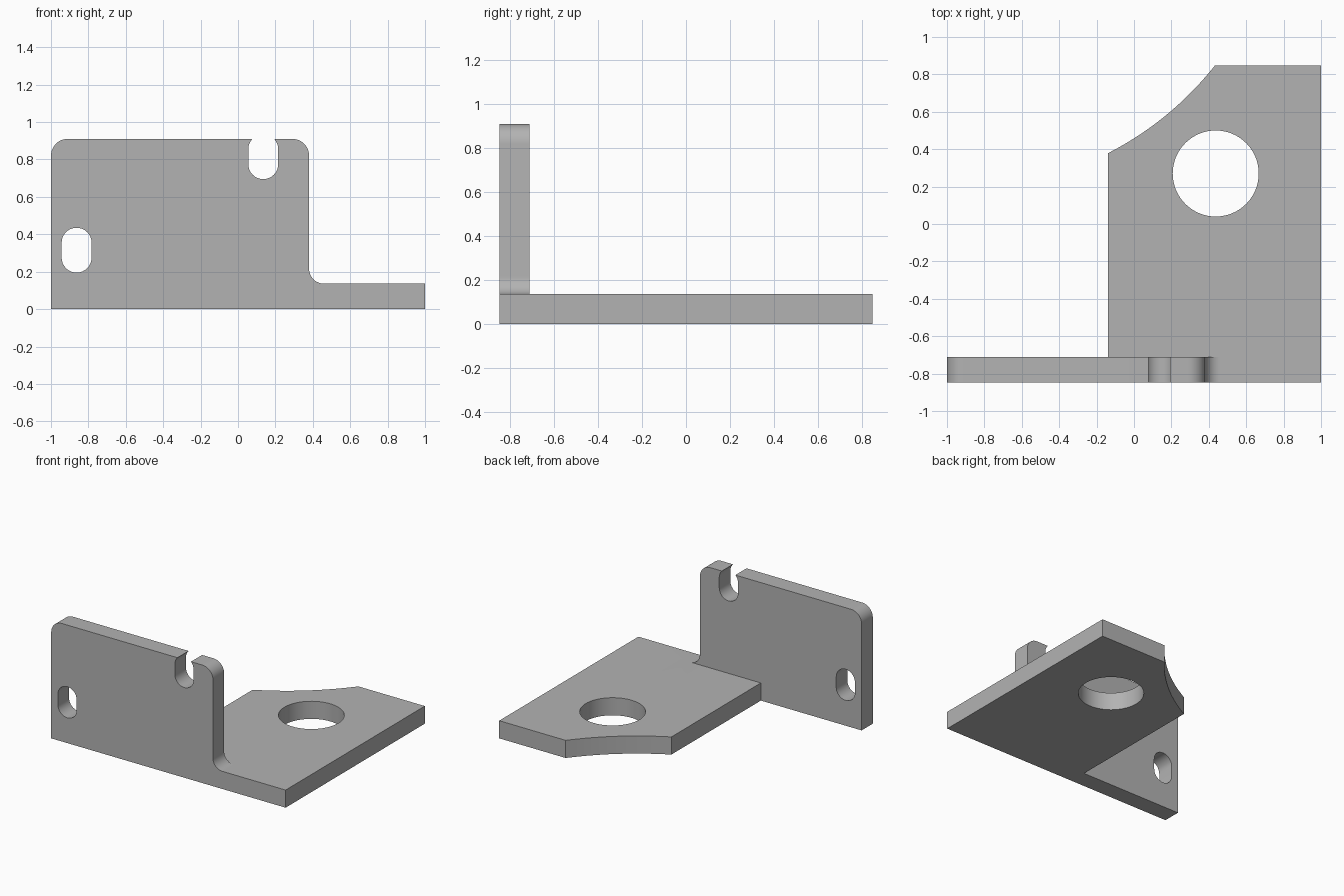
import bpy
import bmesh
from math import pi, cos, sin, radians
from mathutils import Vector

cube = bpy.data.objects.get("Cube")
if cube:
    bpy.data.objects.remove(cube, do_unlink=True)

T = 0.136           # sheet thickness
HALF = 0.848        # half depth
WALL_BACK = T - HALF

steel = bpy.data.materials.new("plain grey")
steel.use_nodes = True
grey = (0.45, 0.45, 0.45, 1)
steel.diffuse_color = grey
steel.node_tree.nodes["Principled BSDF"].inputs["Base Color"].default_value = grey


def arc(cx, cy, r, start, end, n=12):
    """Points on a circular arc, angles in degrees."""
    angles = [radians(start + (end - start) * i / n) for i in range(n + 1)]
    return [(cx + r * cos(a), cy + r * sin(a)) for a in angles]


def slot(cx, low, high, r):
    """Upright slot outline between two heights."""
    return arc(cx, high - r, r, 0, 180, 16) + arc(cx, low + r, r, 180, 360, 16)


def bow(a, b, sag, n=24):
    """Points along a shallow arc from a to b, bulging to the right of travel."""
    a, b = Vector(a), Vector(b)
    d = b - a
    side = Vector((d.y, -d.x)).normalized()
    steps = [i / n for i in range(n + 1)]
    return [tuple(a + d * t + side * sag * 4 * t * (1 - t)) for t in steps]


def prism(name, outline, start, end, upright):
    """Extrude an outline along y (upright, outline in xz) or along z."""
    bm = bmesh.new()
    place = (lambda p: (p[0], start, p[1])) if upright else (lambda p: (p[0], p[1], start))
    face = bm.faces.new([bm.verts.new(place(p)) for p in outline])
    out = bmesh.ops.extrude_face_region(bm, geom=[face])
    shift = (0, end - start, 0) if upright else (0, 0, end - start)
    moved = [v for v in out["geom"] if isinstance(v, bmesh.types.BMVert)]
    bmesh.ops.translate(bm, verts=moved, vec=shift)
    bmesh.ops.recalc_face_normals(bm, faces=bm.faces[:])
    mesh = bpy.data.meshes.new(name)
    bm.to_mesh(mesh)
    bm.free()
    mesh.materials.append(steel)
    obj = bpy.data.objects.new(name, mesh)
    bpy.context.collection.objects.link(obj)
    return obj


def combine(target, tool, operation):
    """Apply a boolean and discard the tool."""
    mod = target.modifiers.new("combine", "BOOLEAN")
    mod.operation = operation
    mod.solver = "EXACT"
    mod.object = tool
    bpy.context.view_layer.objects.active = target
    bpy.ops.object.modifier_apply(modifier=mod.name)
    bpy.data.objects.remove(tool, do_unlink=True)


# Upright plate with rounded top corners, inner fillet and front foot strip
wall_outline = [(-1, 0), (1, 0), (1, T)]
wall_outline += arc(0.46, T + 0.08, 0.08, 270, 180)
wall_outline += arc(0.29, 0.82, 0.09, 0, 90)
wall_outline += arc(-0.91, 0.82, 0.09, 90, 180)
bracket = prism("bracket", wall_outline, -HALF, WALL_BACK, True)

# Mounting slots: closed one low down, open one at the top edge
for cx, low, high in ((-0.863, 0.195, 0.435), (0.135, 0.695, 0.935)):
    cutter = prism("slot_cutter", slot(cx, low, high, 0.08), -1, -0.5, True)
    cutter.hide_render = True
    combine(bracket, cutter, "DIFFERENCE")

# Flat base plate with a scooped corner and a round hole
base_outline = [(1, WALL_BACK), (1, HALF), (0.433, HALF)]
base_outline += bow((-0.14, 0.378), (0.433, HALF), 0.04)[-2::-1]
base_outline += [(-0.14, WALL_BACK)]
base = prism("base_plate", base_outline, 0, T, False)
cutter = prism("hole_cutter", arc(0.437, 0.27, 0.23, 0, 360, 64)[:-1], -0.2, 0.4, False)
cutter.hide_render = True
combine(base, cutter, "DIFFERENCE")
combine(bracket, base, "UNION")

# Smooth curved walls, crisp edges
bpy.ops.object.select_all(action="DESELECT")
bracket.select_set(True)
bpy.context.view_layer.objects.active = bracket
bpy.ops.object.shade_smooth_by_angle(angle=pi / 6)
